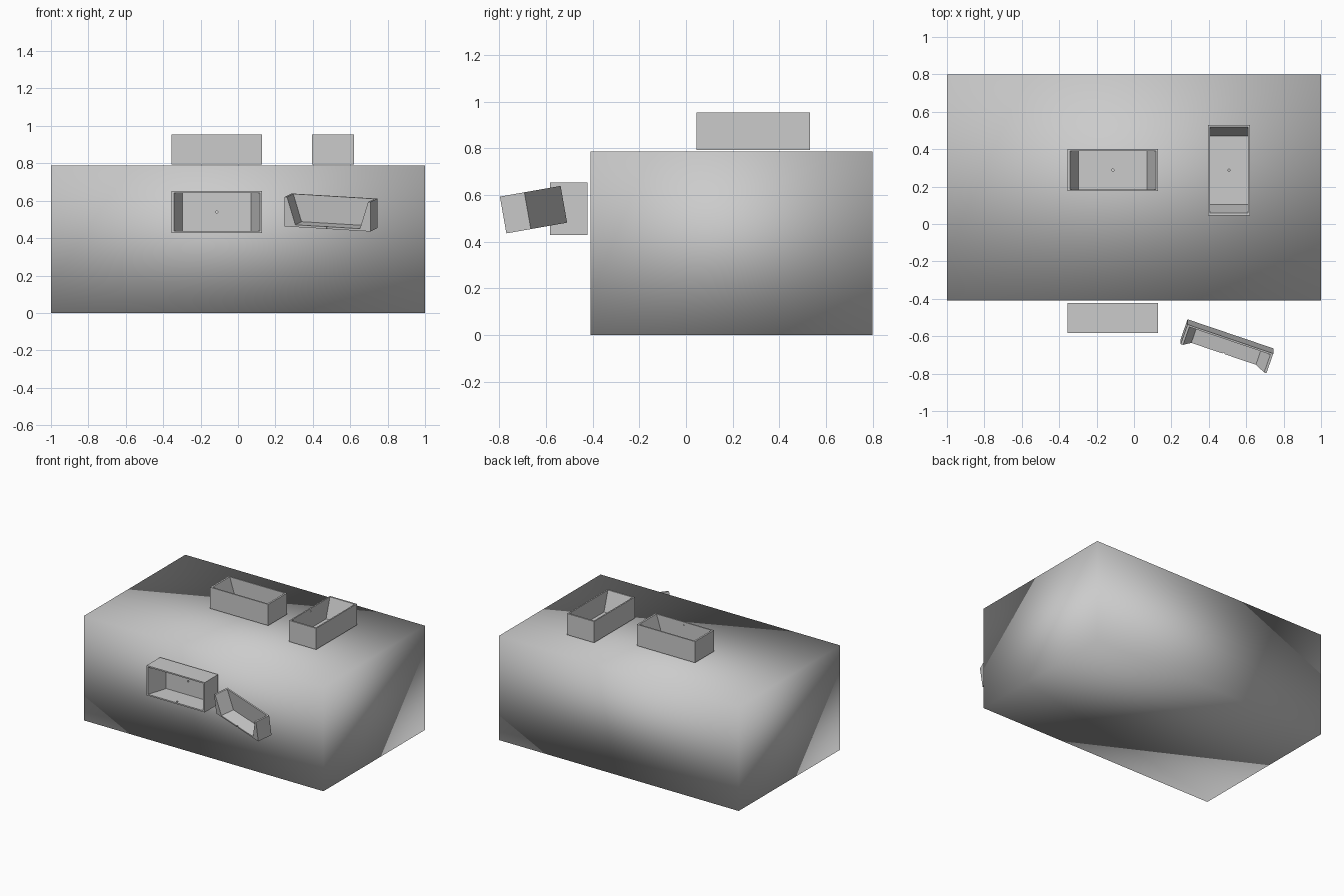
import bpy, bmesh
from math import radians
from mathutils import Matrix, Vector

if "Cube" in bpy.data.objects:
    bpy.data.objects.remove(bpy.data.objects["Cube"])

L, W, H = 0.485, 0.225, 0.16      # tray outer size
WALL, FLOOR, SLOPE = 0.01, 0.012, 0.05


def new_object(name, bm):
    bmesh.ops.recalc_face_normals(bm, faces=bm.faces)
    mesh = bpy.data.meshes.new(name)
    bm.to_mesh(mesh)
    bm.free()
    ob = bpy.data.objects.new(name, mesh)
    bpy.context.collection.objects.link(ob)
    return ob


def box(name, lo, hi, taper=0.0):
    """Box between two corners; taper narrows the bottom along x."""
    lo, hi = Vector(lo), Vector(hi)
    bm = bmesh.new()
    bmesh.ops.create_cube(bm, size=1)
    for v in bm.verts:
        low = v.co.z < 0
        side = 1 if v.co.x > 0 else -1
        v.co = Vector([lo[i] + (v.co[i] + 0.5) * (hi[i] - lo[i]) for i in range(3)])
        if low:
            v.co.x -= side * taper
    return new_object(name, bm)


def pin(name, centre, rot, depth):
    bm = bmesh.new()
    bmesh.ops.create_cone(bm, cap_ends=True, segments=16, radius1=0.006, radius2=0.006,
                          depth=depth, matrix=Matrix.Translation(centre) @ rot)
    return new_object(name, bm)


def tray(name, matrix, half=False):
    ob = box(name, (-L / 2, -W / 2, 0), (L / 2, W / 2, H))
    # hollow with sloping ends (taper extended a little above the rim)
    top = H + 0.01
    cutters = [box("cavity_cutter", (-L / 2 + WALL, -W / 2 + WALL, FLOOR),
                   (L / 2 - WALL, W / 2 - WALL, top), SLOPE)]
    # drain hole in the floor and small dimple in the front wall
    cutters.append(pin("drain_cutter", (0, 0, FLOOR / 2), Matrix(), 0.06))
    if half:
        cutters.append(box("half_cutter", (-1, -1, -1), (1, 0, 1)))
    else:
        cutters.append(pin("dimple_cutter", (0, -W / 2 + WALL, 0.14),
                           Matrix.Rotation(radians(90), 4, 'X'), 0.01))
    bpy.context.view_layer.objects.active = ob
    for c in cutters:
        c.hide_render = True
        mod = ob.modifiers.new("cut", 'BOOLEAN')
        mod.operation = 'DIFFERENCE'
        mod.solver = 'EXACT'
        mod.object = c
        bpy.ops.object.modifier_apply(modifier=mod.name)
        bpy.data.objects.remove(c)
    ob.matrix_world = matrix
    return ob


def at(x, y, z):
    return Matrix.Translation((x, y, z))


def rot(deg, axis):
    return Matrix.Rotation(radians(deg), 4, axis)


# large smooth-shaded block
block = box("main_block", (-1, -0.41, 0), (1, 0.80, 0.787))
for p in block.data.polygons:
    p.use_smooth = True

# two trays on top, one facing forward, one cut-open half tray tilted in front
tray("top_tray_long", at(-0.113, 0.288, 0.793))
tray("top_tray_turned", at(0.508, 0.288, 0.793) @ rot(-90, 'Z'))
tray("front_tray", at(-0.113, -0.422, 0.54) @ rot(90, 'X'))
tray("half_tray", at(0.479, -0.692, 0.449) @ rot(10, 'X') @ rot(-19, 'Z'), half=True)
